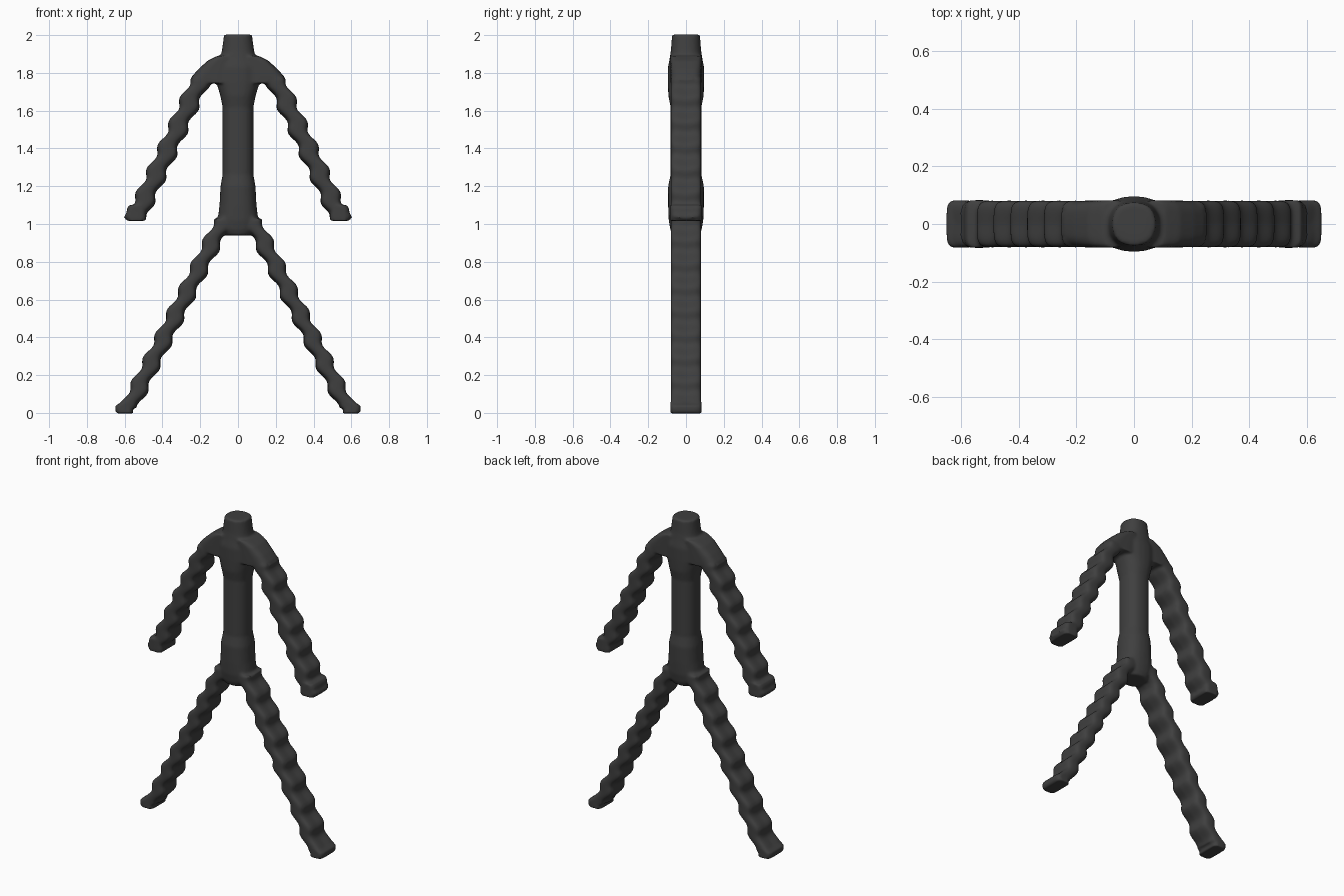
import bpy, bmesh, math

cube = bpy.data.objects.get("Cube")
if cube:
    bpy.data.objects.remove(cube, do_unlink=True)

mat = bpy.data.materials.new("charcoal")
mat.use_nodes = True
COLOR = (0.05, 0.05, 0.05, 1)
mat.diffuse_color = COLOR
mat.node_tree.nodes["Principled BSDF"].inputs["Base Color"].default_value = COLOR

SIDES = 24


def spow(v, e):
    return math.copysign(abs(v) ** e, v)


def loft(bm, rings, power, chevron=0.0):
    """Skin rings of (x, z, half width, half depth); chevron drops the middle of each ring."""
    loops = []
    for x, z, w, d in rings:
        loop = []
        for i in range(SIDES):
            a = math.tau * i / SIDES
            y = spow(math.sin(a), power)
            loop.append(bm.verts.new((x + w * spow(math.cos(a), power), d * y,
                                      z - chevron * (1 - abs(y)))))
        loops.append(loop)
    for lo, hi in zip(loops, loops[1:]):
        for i in range(SIDES):
            j = (i + 1) % SIDES
            bm.faces.new((lo[i], lo[j], hi[j], hi[i]))
    bm.faces.new(loops[0])
    bm.faces.new(loops[-1])


def limb(side, x_low, z_low, x_high, z_high, half_width):
    """Slanted limb with a staircase ripple."""
    rings = []
    steps = 60
    for i in range(steps + 1):
        t = i / steps
        z = z_low + (z_high - z_low) * t
        x = x_low + (x_high - x_low) * t
        x += 0.013 * math.sin(math.tau * (z - 1.02) / 0.125)
        rings.append((side * x, z, half_width, 0.081))
    return rings


bm = bmesh.new()

# Torso with neck, chest, waist and hips
torso = [(0.94, 0.07, 0.07), (0.97, 0.10, 0.083), (1.02, 0.108, 0.092),
         (1.10, 0.098, 0.095), (1.20, 0.093, 0.095), (1.26, 0.082, 0.082),
         (1.62, 0.082, 0.082), (1.68, 0.094, 0.094), (1.75, 0.115, 0.096),
         (1.83, 0.115, 0.096), (1.88, 0.095, 0.086), (1.92, 0.085, 0.08),
         (2.003, 0.074, 0.074)]
loft(bm, [(0, z, w, d) for z, w, d in torso], 0.85)

for side in (-1, 1):
    # Arm, shoulder and hand
    loft(bm, limb(side, 0.54, 1.04, 0.20, 1.77, 0.053), 0.5, 0.01)
    loft(bm, [(side * x, z, w, 0.082) for x, z, w in
              ((0.11, 1.745, 0.10), (0.115, 1.78, 0.13), (0.10, 1.82, 0.11),
               (0.085, 1.865, 0.075), (0.07, 1.89, 0.04))], 0.5)
    loft(bm, [(side * 0.538, z, w, 0.083) for z, w in
              ((1.017, 0.05), (1.03, 0.053), (1.08, 0.05), (1.1, 0.04))], 0.4)
    # Leg and foot
    loft(bm, limb(side, 0.58, 0.03, 0.075, 1.03, 0.048), 0.5, 0.01)
    loft(bm, [(side * x, z, w, 0.082) for x, z, w in
              ((0.597, -0.003, 0.045), (0.603, 0.012, 0.047),
               (0.605, 0.038, 0.045), (0.59, 0.055, 0.03))], 0.4)

bmesh.ops.recalc_face_normals(bm, faces=bm.faces)
mesh = bpy.data.meshes.new("stick_figure")
bm.to_mesh(mesh)
bm.free()
mesh.materials.append(mat)
body = bpy.data.objects.new("stick_figure", mesh)
bpy.context.collection.objects.link(body)

# Fuse the parts into one soft skin
fuse = body.modifiers.new("fuse", "REMESH")
fuse.mode = "VOXEL"
fuse.voxel_size = 0.009
fuse.use_smooth_shade = True
soften = body.modifiers.new("soften", "SMOOTH")
soften.factor = 0.5
soften.iterations = 4
